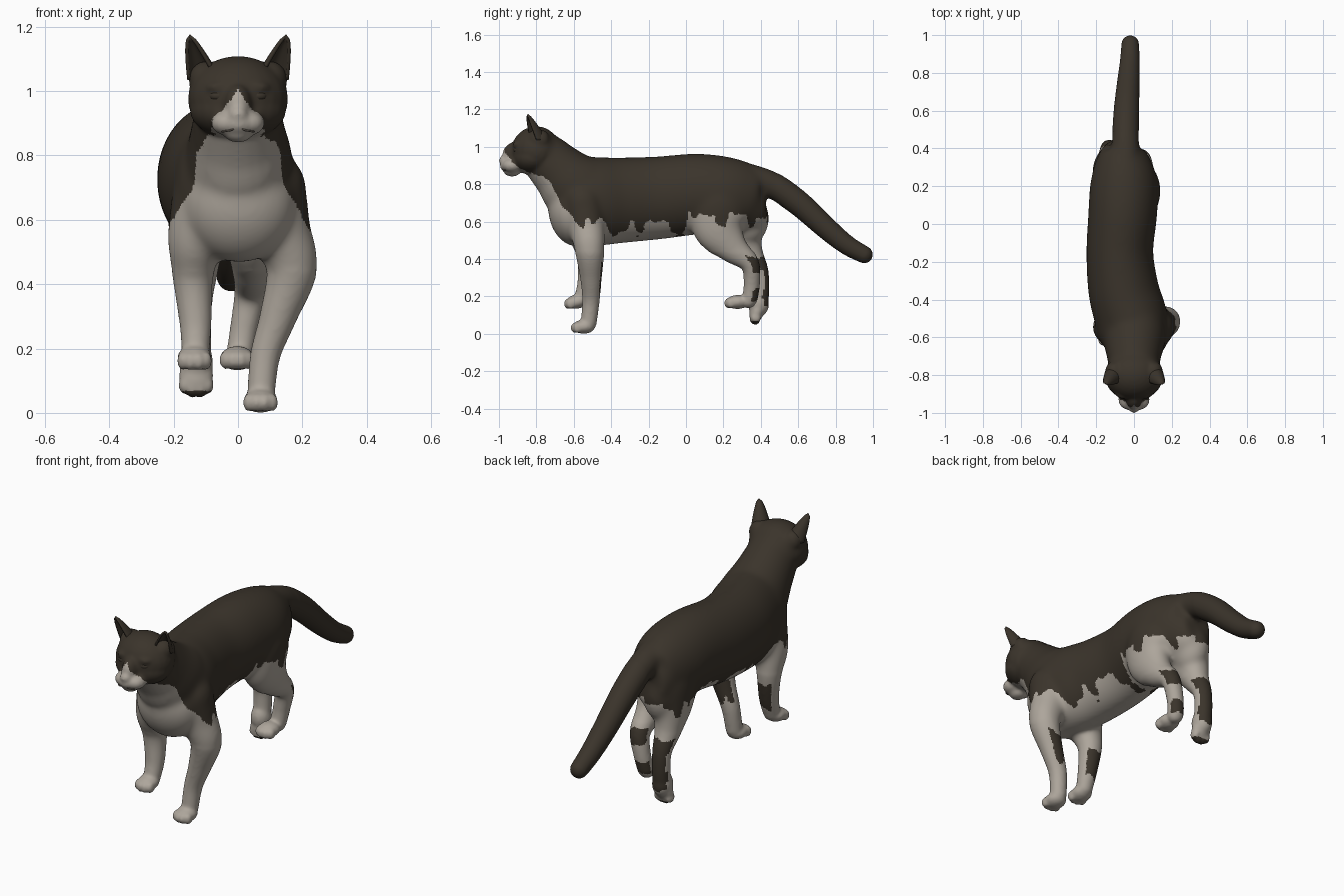
import bpy, bmesh
from math import sin, cos, pi, radians, exp
from mathutils import Vector, Matrix, noise

old = bpy.data.objects.get("Cube")
if old:
    bpy.data.objects.remove(old)


def material(name, rgb):
    m = bpy.data.materials.new(name)
    m.use_nodes = True
    m.diffuse_color = (*rgb, 1)
    b = m.node_tree.nodes["Principled BSDF"]
    b.inputs["Base Color"].default_value = (*rgb, 1)
    b.inputs["Roughness"].default_value = 0.9
    return m


PALE = material("pale fur", (0.42, 0.38, 0.33))
DARK = material("dark fur", (0.043, 0.034, 0.024))
LINE = material("mouth line", (0.13, 0.11, 0.09))


def finish(name, bm, mats):
    bmesh.ops.recalc_face_normals(bm, faces=bm.faces)
    me = bpy.data.meshes.new(name)
    bm.to_mesh(me)
    bm.free()
    ob = bpy.data.objects.new(name, me)
    bpy.context.collection.objects.link(ob)
    for m in mats:
        me.materials.append(m)
    for p in me.polygons:
        p.use_smooth = True
    return ob


def blob(bm, pos, size, pitch=0):
    mat = (Matrix.Translation(pos) @ Matrix.Rotation(pitch, 4, 'X')
           @ Matrix.Diagonal((*size, 1)))
    bmesh.ops.create_uvsphere(bm, u_segments=24, v_segments=16, radius=1, matrix=mat)


def spline(pts, n=6):
    """Smooth path through points that carry their own radii."""
    p = [Vector(q) for q in pts]
    p = [p[0]] + p + [p[-1]]
    out = []
    for i in range(1, len(p) - 2):
        a, b, c, d = p[i - 1:i + 3]
        for k in range(n):
            t = k / n
            out.append(0.5 * (2 * b + (c - a) * t + (2 * a - 5 * b + 4 * c - d) * t * t
                              + (3 * b - a - 3 * c + d) * t ** 3))
    return out + [p[-1]]


def loft(bm, pts, segs=28):
    """Points are x, y, z, half width, half depth."""
    path = spline(pts)
    rings = []
    for i, q in enumerate(path):
        t = (path[min(i + 1, len(path) - 1)] - path[max(i - 1, 0)]).xyz.normalized()
        u = Vector((1, 0, 0))
        u = (u - t * t.dot(u)).normalized()
        v = t.cross(u)
        rings.append([bm.verts.new(q.xyz + u * q[3] * cos(a) + v * q[4] * sin(a))
                      for a in (2 * pi * k / segs for k in range(segs))])
    for r, s in zip(rings, rings[1:]):
        for k in range(segs):
            bm.faces.new((r[k], r[k - 1], s[k - 1], s[k]))
    bm.faces.new(rings[0])
    bm.faces.new(rings[-1][::-1])


def limb(bm, pts):
    loft(bm, [(x, y, z, r, r) for x, y, z, r in pts])
    for x, y, z, r in (pts[0], pts[-1]):
        blob(bm, (x, y, z), (r, r, r))


def paw(bm, pos, pitch=0):
    rot = Matrix.Rotation(pitch, 3, 'X')
    blob(bm, pos, (0.054, 0.06, 0.038), pitch)
    for dx, dy in ((-0.036, -0.034), (-0.013, -0.046), (0.013, -0.046), (0.036, -0.034)):
        blob(bm, Vector(pos) + rot @ Vector((dx, dy, -0.006)), (0.019, 0.026, 0.029), pitch)


bm = bmesh.new()

# Trunk, chest, rump and neck
trunk = [(-0.71, 0, 0.84, 0.60, 0.1), (-0.62, 0, 0.94, 0.49, 0.175),
         (-0.5, -0.015, 0.945, 0.47, 0.192), (-0.35, -0.055, 0.943, 0.485, 0.187),
         (-0.15, -0.075, 0.948, 0.505, 0.177), (0.05, -0.06, 0.963, 0.53, 0.182),
         (0.2, -0.053, 0.948, 0.53, 0.18), (0.31, -0.06, 0.913, 0.53, 0.155),
         (0.38, -0.068, 0.868, 0.54, 0.118), (0.425, -0.07, 0.81, 0.6, 0.085)]
loft(bm, [(x, y, (t + b) / 2, w, (t - b) / 2) for y, x, t, b, w in trunk], 40)
blob(bm, (0.005, -0.605, 0.645), (0.175, 0.13, 0.18), radians(12))
blob(bm, (-0.095, 0.33, 0.615), (0.095, 0.115, 0.14))
loft(bm, [(-0.02, -0.48, 0.73, 0.18, 0.19), (0, -0.59, 0.785, 0.17, 0.19),
          (0, -0.68, 0.87, 0.148, 0.153), (0, -0.77, 0.96, 0.13, 0.13)])

# Head
blob(bm, (0, -0.8, 0.975), (0.156, 0.135, 0.134))
blob(bm, (0, -0.82, 0.94), (0.15, 0.115, 0.09))
blob(bm, (0, -0.92, 0.955), (0.045, 0.062, 0.068))
blob(bm, (0, -0.973, 0.928), (0.03, 0.028, 0.024))
blob(bm, (0, -0.945, 0.9), (0.055, 0.05, 0.04))
blob(bm, (0, -0.93, 0.87), (0.045, 0.045, 0.03))
for s in (-1, 1):
    blob(bm, (s * 0.035, -0.93, 0.9), (0.048, 0.052, 0.038))
    blob(bm, (s * 0.058, -0.895, 1.012), (0.042, 0.032, 0.02))
    blob(bm, (s * 0.1, -0.785, 1.035), (0.053, 0.062, 0.058))

# Tail
limb(bm, [(-0.045, 0.3, 0.84, 0.08), (-0.045, 0.45, 0.8, 0.072), (-0.04, 0.6, 0.7, 0.068),
          (-0.03, 0.75, 0.565, 0.06), (-0.022, 0.86, 0.475, 0.053),
          (-0.02, 0.953, 0.423, 0.047)])

# Front legs, one planted and one lifted
limb(bm, [(0.1, -0.55, 0.7, 0.112), (0.13, -0.53, 0.57, 0.097), (0.167, -0.515, 0.45, 0.08),
          (0.125, -0.508, 0.3, 0.058), (0.085, -0.508, 0.18, 0.047), (0.072, -0.52, 0.06, 0.043)])
paw(bm, (0.07, -0.546, 0.038))
limb(bm, [(-0.09, -0.55, 0.7, 0.112), (-0.13, -0.545, 0.54, 0.09), (-0.14, -0.52, 0.42, 0.063),
          (-0.132, -0.53, 0.28, 0.05), (-0.132, -0.555, 0.19, 0.043)])
paw(bm, (-0.135, -0.583, 0.172), radians(8))

# Hind legs, one swinging forward and one pushing off
loft(bm, [(0.01, 0.18, 0.8, 0.1, 0.12), (0.025, 0.175, 0.68, 0.115, 0.16),
          (0.04, 0.18, 0.56, 0.092, 0.14), (0.045, 0.25, 0.46, 0.067, 0.085),
          (0.04, 0.34, 0.375, 0.052, 0.052), (0.02, 0.352, 0.27, 0.044, 0.044),
          (0.005, 0.34, 0.18, 0.042, 0.042)])
paw(bm, (-0.003, 0.275, 0.17))
blob(bm, (0.005, 0.335, 0.18), (0.042, 0.042, 0.044))
loft(bm, [(-0.1, 0.23, 0.8, 0.1, 0.12), (-0.11, 0.265, 0.67, 0.11, 0.15),
          (-0.125, 0.295, 0.55, 0.09, 0.12), (-0.13, 0.345, 0.43, 0.066, 0.07),
          (-0.13, 0.392, 0.34, 0.05, 0.048), (-0.13, 0.4, 0.24, 0.047, 0.046),
          (-0.13, 0.39, 0.15, 0.047, 0.048)])
blob(bm, (-0.13, 0.388, 0.16), (0.052, 0.056, 0.07))
paw(bm, (-0.13, 0.38, 0.118), radians(68))

# Fuse into one soft skin, with the trunk softened more than face and feet
body = finish("body", bm, (PALE, DARK))
bpy.context.view_layer.objects.active = body
body.select_set(True)
fuse = body.modifiers.new("fuse", 'REMESH')
fuse.mode = 'VOXEL'
fuse.voxel_size = 0.008
fuse.use_smooth_shade = True
bpy.ops.object.modifier_apply(modifier="fuse")
torso = body.vertex_groups.new(name="torso")
torso.add([v.index for v in body.data.vertices
           if v.co.z > 0.44 and -0.74 < v.co.y < 0.5], 1, 'REPLACE')
for name, group, rounds in (("soft_torso", "torso", 45), ("soft_all", "", 9)):
    soft = body.modifiers.new(name, 'SMOOTH')
    soft.factor = 0.5
    soft.iterations = rounds
    soft.vertex_group = group
    bpy.ops.object.modifier_apply(modifier=name)

# Position and width of the dark drips down the flanks
DRIPS = ((-0.575, 0.03), (-0.36, 0.06), (-0.25, 0.025), (-0.04, 0.04), (0.19, 0.03), (0.35, 0.022))


def is_dark(c, n):
    """Coat pattern: dark saddle, mask and tail, patches behind the legs."""
    jag = 0.035 * noise.noise(c * 13) + 0.025 * noise.noise(c * 31)
    x, y, z = c
    if y > 0.46:
        return True
    if z > 0.83 and y < -0.83:
        blaze = abs(x) < 0.68 * (1.005 - z) + jag * 0.15 and abs(x) < 0.085 and y < -0.86
        chin = z < 0.885 and abs(x) < 0.075 + jag * 0.3
        return not (blaze or chin or y + z < -0.005 + jag * 0.3)
    if z > 0.46:
        bib = (y < -0.62 - 0.5 * (z - 0.6) and n.y < -0.1
               and abs(x) < 0.1 + 0.85 * (0.85 - z) + jag * 0.4)
        if bib or y + z < 0.015 + jag * 0.5:
            return False
        edge = 0.6 if y < 0 else 0.635 if x > -0.05 else 0.6
        drip = max(exp(-((y - d) / w) ** 4) for d, w in DRIPS)
        return z > edge - 0.07 * drip + jag
    if y < -0.3:
        return n.y - (0.35 * n.x if x > 0 else 0) > 0.65 and 0.23 < z + jag < 0.37
    if y < 0.28:
        return False
    if z < 0.068:
        return True
    if x < -0.07 and n.y > 0.5 and 0.14 < z + jag < 0.41:
        return True
    return n.y > 0.2 and (0.335 < z + jag * 0.5 < 0.405 or 0.18 < z + jag * 0.5 < 0.24)


for p in body.data.polygons:
    p.material_index = int(is_dark(p.center, p.normal))
    p.use_smooth = True

# Ears: cupped shells opening forward
for side, label in ((-1, "right"), (1, "left")):
    bm = bmesh.new()
    base, tip = Vector((side * 0.1, -0.79, 1.035)), Vector((side * 0.15, -0.848, 1.172))
    rows = []
    for i in range(11):
        t = i / 10
        w = (1 - t) ** 0.65
        row = []
        for k in range(13):
            a = radians(-15 + 210 * k / 12)
            off = Vector((0.048 * w * cos(a), 0.058 * w * sin(a) - 0.012 * w, 0))
            off = Matrix.Rotation(side * 0.35, 3, 'Z') @ off
            row.append(bm.verts.new(base.lerp(tip, t) + off))
        rows.append(row)
    for r, s in zip(rows, rows[1:]):
        for k in range(12):
            bm.faces.new((r[k], r[k + 1], s[k + 1], s[k]))
    bmesh.ops.remove_doubles(bm, verts=bm.verts, dist=0.0005)
    ear = finish(label + "_ear", bm, (DARK,))
    shell = ear.modifiers.new("thickness", 'SOLIDIFY')
    shell.thickness = 0.01
    shell.offset = 0

    # Closed eye
    bm = bmesh.new()
    blob(bm, (side * 0.06, -0.902, 0.985), (0.03, 0.022, 0.018))
    finish(label + "_eye", bm, (DARK,))

# Mouth line resting on the muzzle
bm = bmesh.new()
loft(bm, [(x, y, z, 0.003, 0.003) for x, y, z in
          ((-0.05, -0.966, 0.874), (-0.025, -0.981, 0.878), (0, -0.984, 0.886),
           (0.025, -0.981, 0.878), (0.05, -0.966, 0.874))], 8)
finish("mouth", bm, (LINE,))
